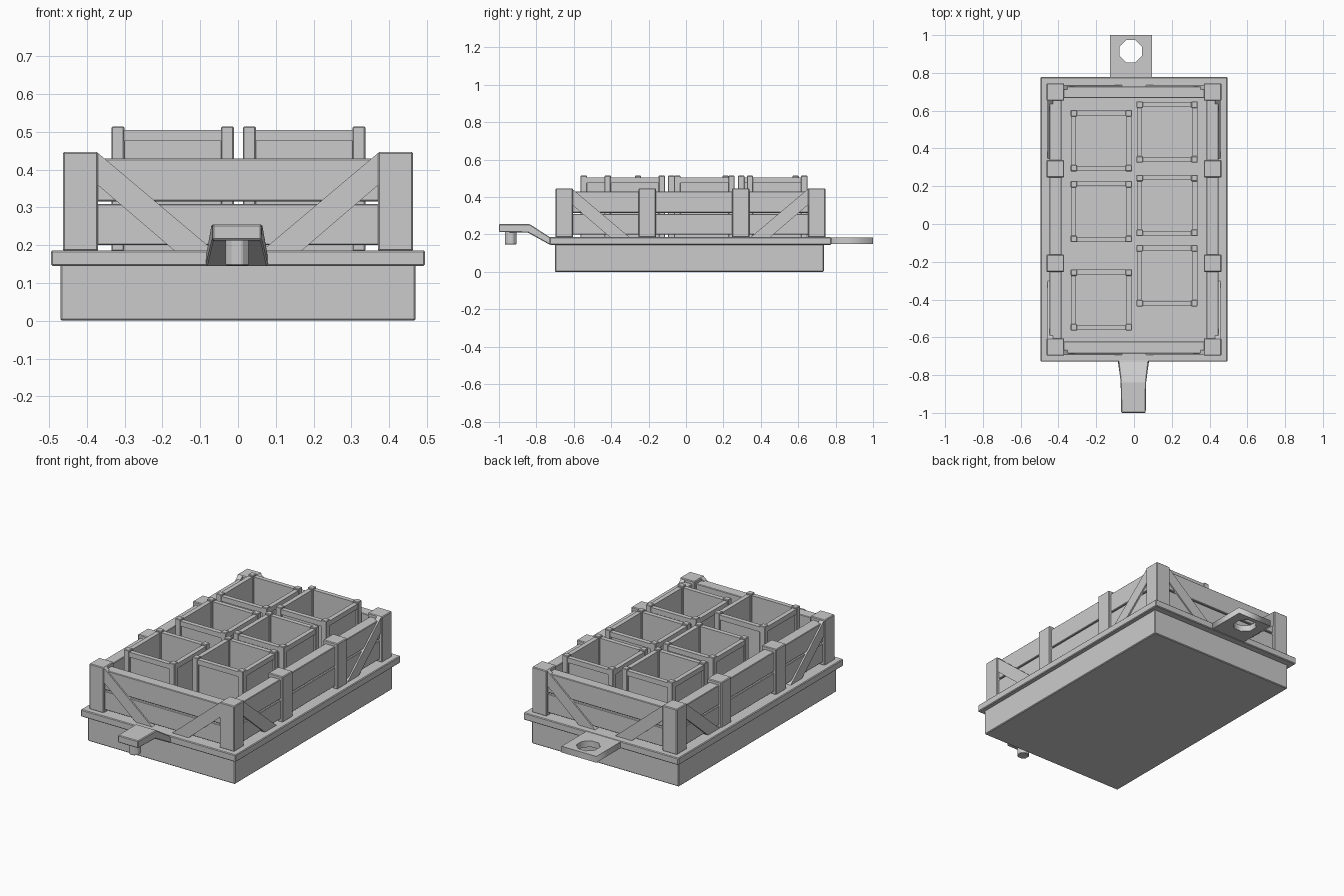
import bpy
import math
from mathutils import Vector

old = bpy.data.objects.get("Cube")
if old:
    bpy.data.objects.remove(old, do_unlink=True)

grey = bpy.data.materials.new("plain grey")
grey.use_nodes = True
colour = (0.6, 0.6, 0.6, 1)
grey.diffuse_color = colour
grey.node_tree.nodes["Principled BSDF"].inputs["Base Color"].default_value = colour


def mesh_object(name, verts, faces, bevel=0.0):
    mesh = bpy.data.meshes.new(name)
    mesh.from_pydata(verts, [], faces)
    mesh.materials.append(grey)
    obj = bpy.data.objects.new(name, mesh)
    bpy.context.collection.objects.link(obj)
    if bevel:
        mod = obj.modifiers.new("soft_edges", "BEVEL")
        mod.width = bevel
        mod.segments = 1
    return obj


def prism(name, near, far, bevel=0.0):
    """Join two matching outlines into a closed solid."""
    n = len(near)
    middle = sum((Vector(p) for p in near), Vector()) / n
    normal = Vector()
    for i in range(n):
        normal += (Vector(near[i]) - middle).cross(Vector(near[(i + 1) % n]) - middle)
    # Keep every face pointing outward
    if normal.dot(Vector(far[0]) - Vector(near[0])) > 0:
        near, far = near[::-1], far[::-1]
    faces = [list(range(n)), list(range(2 * n - 1, n - 1, -1))]
    faces += [[(i + 1) % n, i, n + i, n + (i + 1) % n] for i in range(n)]
    return mesh_object(name, near + far, faces, bevel)


def box(name, x, y, z, bevel=0.004):
    rect = [(x[0], y[0]), (x[1], y[0]), (x[1], y[1]), (x[0], y[1])]
    return prism(name, [(a, b, z[0]) for a, b in rect],
                 [(a, b, z[1]) for a, b in rect], bevel)


def centred(c, size):
    return (c - size / 2, c + size / 2)


def span(a, b):
    return (min(a, b), max(a, b))


# Base and overhanging deck
box("base", (-0.47, 0.47), (-0.70, 0.737), (0, 0.15))
box("deck", (-0.495, 0.495), (-0.729, 0.777), (0.145, 0.186))

# Corner posts, middle posts, planks and diagonal braces
MID = 0.022
DECK = 0.184
PLANKS = {"lower": (0.2, 0.309), "upper": (0.316, 0.429)}
BRACE = [(0, 0.445), (0.31, DECK), (0.205, DECK), (0, 0.36)]

for sx, side in ((1, "left"), (-1, "right")):
    x_post = span(sx * 0.37, sx * 0.463)
    for y, place in ((-0.651, "front"), (-0.2075, "mid_front"),
                     (0.2925, "mid_back"), (0.699, "back")):
        box(f"{place}_{side}_post", x_post, centred(y, 0.092), (DECK, 0.447))
    for level, z in PLANKS.items():
        box(f"{side}_{level}_plank", span(sx * 0.384, sx * 0.448), (-0.65, 0.70), z, 0.003)
    for sy, end in ((-1, "front"), (1, "back")):
        # Brace on the long side
        start = MID + sy * 0.632
        outline = [(start - sy * run, z) for run, z in BRACE]
        prism(f"{side}_{end}_side_brace",
              [(sx * 0.43, y, z) for y, z in outline],
              [(sx * 0.457, y, z) for y, z in outline])
        # Brace on the short end
        outline = [(sx * (0.372 - run), z) for run, z in BRACE]
        prism(f"{end}_{side}_end_brace",
              [(x, MID + sy * 0.69, z) for x, z in outline],
              [(x, MID + sy * 0.715, z) for x, z in outline])

for sy, end in ((-1, "front"), (1, "back")):
    for level, z in PLANKS.items():
        box(f"{end}_{level}_plank", (-0.40, 0.40),
            span(MID + sy * 0.645, MID + sy * 0.707), z, 0.003)


# Open crates: posts, rails, recessed panels and a floor
def crate(name, cx, cy):
    half = 0.161
    for sx in (-1, 1):
        for sy in (-1, 1):
            box(name + "_post", centred(cx + sx * (half - 0.016), 0.034),
                centred(cy + sy * (half - 0.016), 0.034), (DECK, 0.514), 0.003)
    for s in (-1, 1):
        for z in ((DECK, 0.215), (0.476, 0.505)):
            box(name + "_end_rail", centred(cx, 0.27),
                centred(cy + s * (half - 0.014), 0.026), z, 0)
            box(name + "_side_rail", centred(cx + s * (half - 0.014), 0.026),
                centred(cy, 0.27), z, 0)
        box(name + "_end_panel", centred(cx, 0.28),
            centred(cy + s * (half - 0.019), 0.016), (DECK, 0.49), 0)
        box(name + "_side_panel", centred(cx + s * (half - 0.019), 0.016),
            centred(cy, 0.28), (DECK, 0.49), 0)
    box(name + "_floor", centred(cx, 0.28), centred(cy, 0.28), (DECK, 0.205), 0)


for column, cx, rows in (("right", -0.173, (0.441, 0.066, -0.402)),
                         ("left", 0.175, (0.487, 0.098, -0.274))):
    for row, cy in zip(("back", "middle", "front"), rows):
        crate(f"{row}_{column}_crate", cx, cy)

# Raised front tongue, flaring slightly where it meets the deck
TONGUE = [(-0.70, 0.146, 0.085), (-0.73, 0.146, 0.082), (-0.845, 0.21, 0.067),
          (-1.0, 0.213, 0.065), (-1.0, 0.255, 0.065), (-0.835, 0.255, 0.067),
          (-0.73, 0.187, 0.08), (-0.70, 0.184, 0.085)]
prism("front_tongue", [(-w - 0.003, y, z) for y, z, w in TONGUE],
      [(w - 0.003, y, z) for y, z, w in TONGUE], 0.004)


def octagon(cx, cy, r):
    angles = [math.radians(22.5 + 45 * i) for i in range(8)]
    return [(cx + r * math.cos(a), cy + r * math.sin(a)) for a in angles]


# Coupling pin under the tongue
ring = octagon(-0.002, -0.938, 0.033)
prism("coupling_pin", [(x, y, 0.146) for x, y in ring],
      [(x, y, 0.225) for x, y in ring], 0.003)

# Rear hitch plate with an eight-sided hole
curve = bpy.data.curves.new("rear_hitch_plate", "CURVE")
curve.dimensions = "2D"
curve.fill_mode = "BOTH"
curve.extrude = 0.018
plate = [(-0.127, 0.75), (0.095, 0.75), (0.095, 1.0), (-0.127, 1.0)]
for outline in (plate, octagon(-0.017, 0.915, 0.064)):
    spline = curve.splines.new("POLY")
    spline.points.add(len(outline) - 1)
    for point, (x, y) in zip(spline.points, outline):
        point.co = (x, y, 0, 1)
    spline.use_cyclic_u = True
curve.materials.append(grey)
hitch = bpy.data.objects.new("rear_hitch_plate", curve)
hitch.location.z = 0.166
bpy.context.collection.objects.link(hitch)
bpy.ops.object.select_all(action="DESELECT")
hitch.select_set(True)
bpy.context.view_layer.objects.active = hitch
bpy.ops.object.convert(target="MESH")
